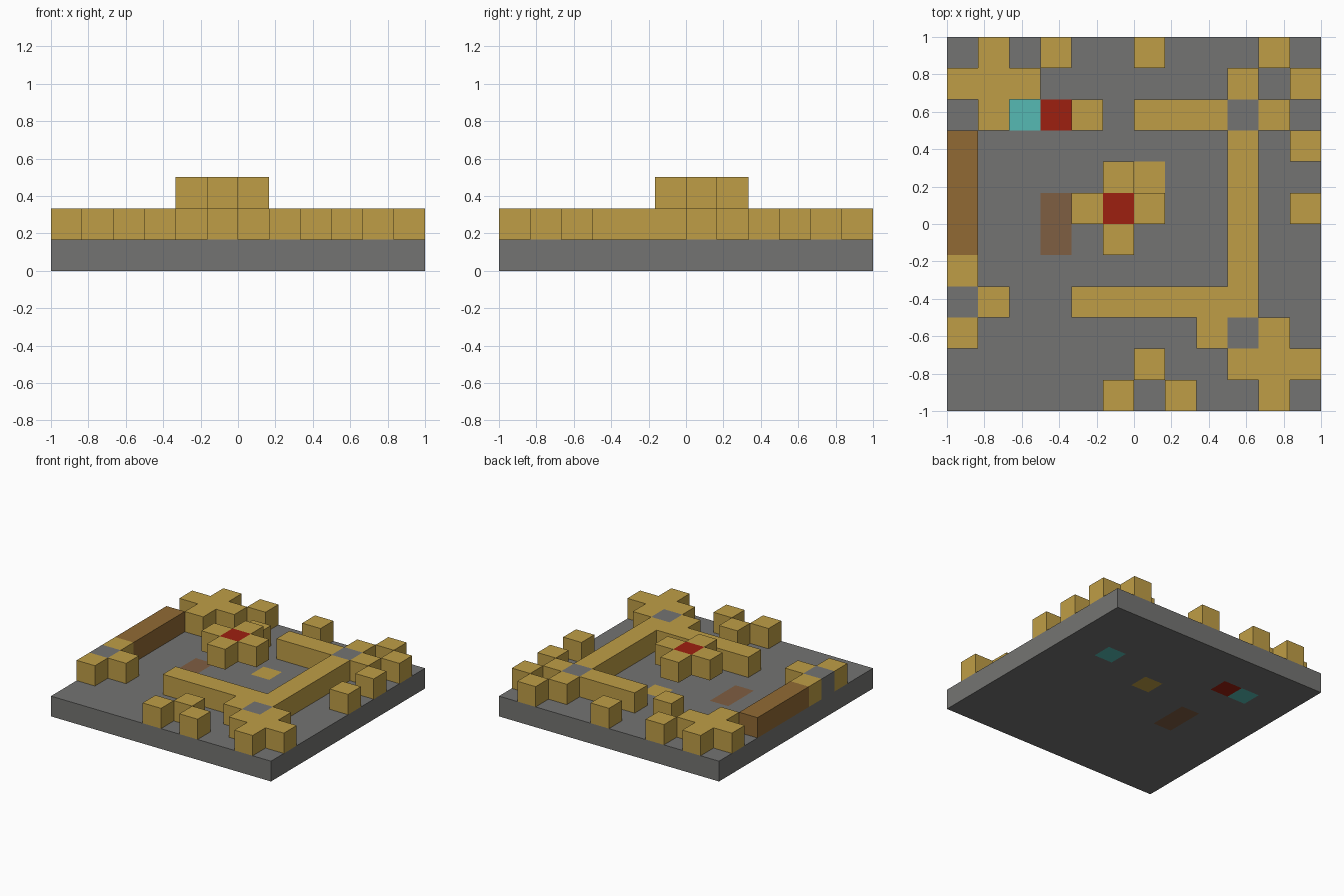
import bpy
import bmesh
from mathutils import Vector

N = 12               # cells along each side
S = 2 / N            # cell size

old = bpy.data.objects.get("Cube")
if old:
    bpy.data.objects.remove(old, do_unlink=True)


def linear(c):
    c /= 255
    return c / 12.92 if c <= 0.04045 else ((c + 0.055) / 1.055) ** 2.4


def material(name, hex_colour):
    rgba = [linear(v) for v in bytes.fromhex(hex_colour)] + [1]
    mat = bpy.data.materials.new(name)
    mat.use_nodes = True
    mat.diffuse_color = rgba
    bsdf = mat.node_tree.nodes["Principled BSDF"]
    bsdf.inputs["Base Color"].default_value = rgba
    bsdf.inputs["Roughness"].default_value = 0.9
    return mat


STONE = material("stone grey", "747472")
SAND = material("sand yellow", "BF9E46")
WOOD = material("wood brown", "916A34")
DUSTY = material("dusty brown", "7F5E42")
RED = material("brick red", "9E2010")
TEAL = material("teal", "56BAB4")

# Six cube sides as an outward direction and two in-plane directions
SIDES = []
for axis in range(3):
    for sign in (1, -1):
        out, u, v = Vector(), Vector(), Vector()
        out[axis] = sign
        u[(axis + 1) % 3] = 1
        v[(axis + 2) % 3] = sign
        SIDES.append((out, u, v))


def block_part(name, cells, level):
    """Join unit cells {(column, row): material} of one level into a shell."""
    bm = bmesh.new()
    mats = list(dict.fromkeys(cells.values()))
    for (col, row), mat in cells.items():
        centre = Vector((col + 0.5 - N / 2, N / 2 - row - 0.5, level + 0.5))
        for out, u, v in SIDES:
            if out.z == 0 and (col + out.x, row - out.y) in cells:
                continue
            corners = [(centre + (out + u * a + v * b) / 2) * S
                       for a, b in ((-1, -1), (1, -1), (1, 1), (-1, 1))]
            face = bm.faces.new([bm.verts.new(p) for p in corners])
            face.material_index = mats.index(mat)
    bmesh.ops.remove_doubles(bm, verts=bm.verts, dist=S / 100)
    mesh = bpy.data.meshes.new(name)
    bm.to_mesh(mesh)
    bm.free()
    for mat in mats:
        mesh.materials.append(mat)
    obj = bpy.data.objects.new(name, mesh)
    bpy.context.collection.objects.link(obj)
    return obj


# Base slab with a few inlaid coloured cells running right through it
floor = {(c, r): STONE for c in range(N) for r in range(N)}
floor.update({(2, 2): TEAL, (9, 3): TEAL, (3, 2): RED,
              (6, 4): SAND, (3, 5): DUSTY, (3, 6): DUSTY})
block_part("base_slab", floor, 0)

# Plan of the ground storey, back row first
PLAN = """
.o.o..o...o.
ooo......o.o
.o..o.wwwpo.
g........w.o
g........w..
g........w.o
g........w..
o........w..
po..wwwwww..
o.......opo.
......o..ooo
.....o.o..o.
""".split()

PARTS = {"w": ("courtyard_wall", SAND), "o": ("outer_blocks", SAND),
         "p": ("stone_pillars", STONE), "g": ("wooden_beam", WOOD)}
for letter, (name, mat) in PARTS.items():
    cells = {(c, r): mat for r, line in enumerate(PLAN)
             for c, ch in enumerate(line) if ch == letter}
    block_part(name, cells, 1)

# Raised cross floating above the courtyard, with a red heart
cross = {(5, 5): RED}
for dc, dr in ((1, 0), (-1, 0), (0, 1), (0, -1)):
    cross[5 + dc, 5 + dr] = SAND
block_part("floating_cross", cross, 2)
